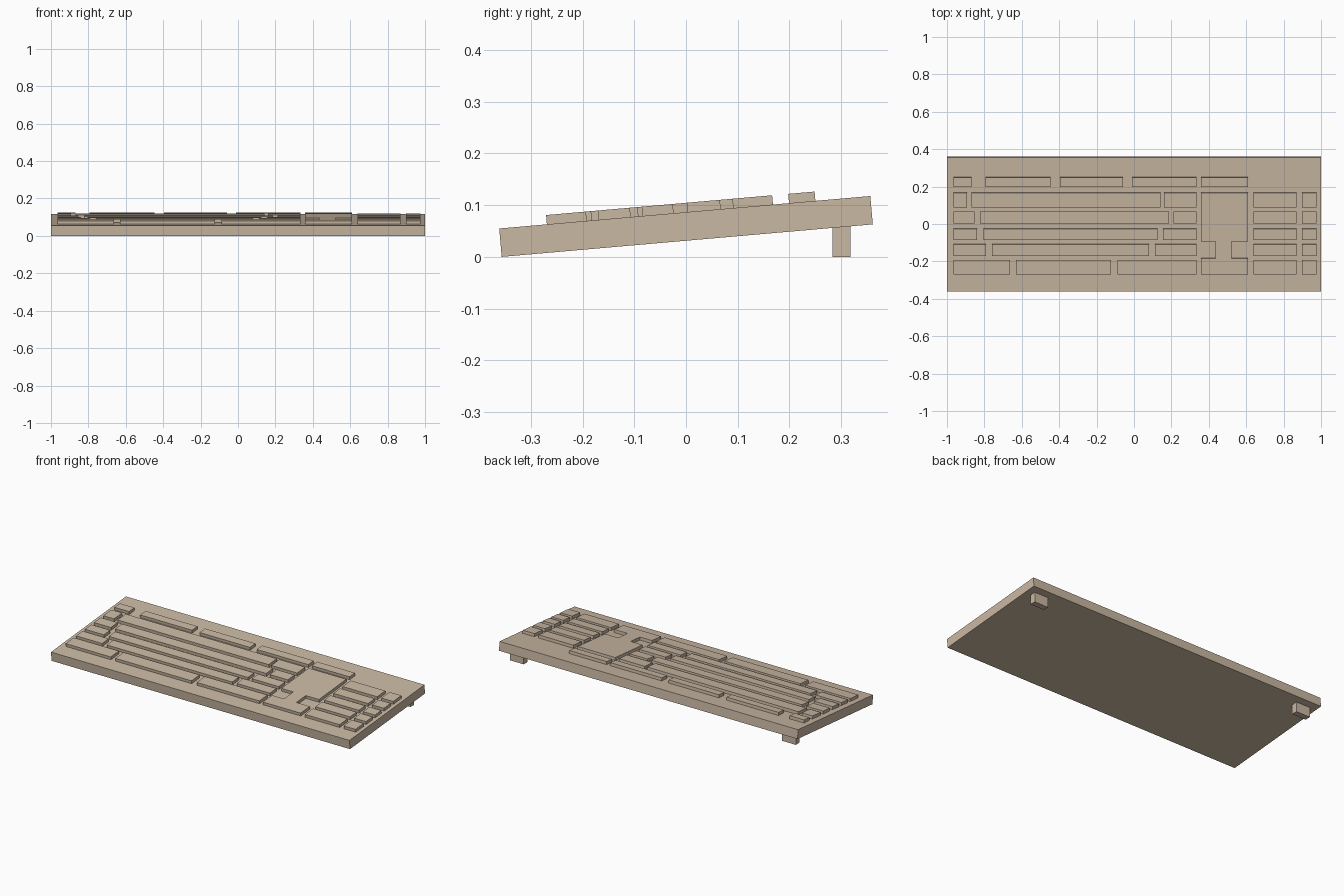
import bpy, bmesh, math
from mathutils import Matrix

if "Cube" in bpy.data.objects:
    bpy.data.objects.remove(bpy.data.objects["Cube"])

TILT = math.radians(5)
LENGTH, THICK, KEY_H = 0.72, 0.055, 0.018
# Tilted frame of the case, resting on its lower front edge
FRAME = Matrix.Translation((0, 0, LENGTH / 2 * math.sin(TILT) + THICK / 2 * math.cos(TILT))) \
    @ Matrix.Rotation(TILT, 4, 'X')

beige = bpy.data.materials.new("beige plastic")
beige.diffuse_color = (0.59, 0.48, 0.365, 1)
beige.use_nodes = True
beige.node_tree.nodes["Principled BSDF"].inputs["Base Color"].default_value = beige.diffuse_color


def prism(bm, outline, z0, z1):
    """Extrude a flat outline from z0 up to z1."""
    face = bm.faces.new([bm.verts.new((x, y, z0)) for x, y in outline])
    ext = bmesh.ops.extrude_face_region(bm, geom=[face])
    for v in ext['geom']:
        if isinstance(v, bmesh.types.BMVert):
            v.co.z = z1


def rect(x0, x1, y0, y1):
    return [(x0, y0), (x1, y0), (x1, y1), (x0, y1)]


def part(name, outlines, z0, z1, matrix=Matrix()):
    bm = bmesh.new()
    for o in outlines:
        prism(bm, o, z0, z1)
    bmesh.ops.recalc_face_normals(bm, faces=bm.faces)
    bm.transform(matrix)
    mesh = bpy.data.meshes.new(name)
    bm.to_mesh(mesh)
    bm.free()
    mesh.materials.append(beige)
    obj = bpy.data.objects.new(name, mesh)
    bpy.context.collection.objects.link(obj)
    return obj


def keys(name, outlines):
    # convert plan positions to positions along the tilted case
    local = [[(x, (y + 0.0035) / math.cos(TILT)) for x, y in o] for o in outlines]
    return part(name, local, THICK / 2 - 0.003, THICK / 2 + KEY_H, FRAME)


# Case
part("case", [rect(-1, 1, -LENGTH / 2, LENGTH / 2)], -THICK / 2, THICK / 2, FRAME)

# Main key rows: (y range, x break points)
L, R = -0.965, 0.333
rows = [
    ((0.090, 0.167), [(L, -0.893), (-0.869, 0.143), (0.160, R)]),
    ((0.002, 0.066), [(L, -0.853), (-0.823, 0.188), (0.212, R)]),
    ((-0.085, -0.025), [(L, -0.839), (-0.805, 0.126), (0.154, R)]),
    ((-0.170, -0.108), [(L, -0.791), (-0.759, 0.081), (0.111, R)]),
    ((-0.270, -0.193), [(L, -0.663), (-0.631, -0.122), (-0.087, R)]),
]
for i, (ys, spans) in enumerate(rows):
    keys(f"key_row_{i + 1}", [rect(*xs, *ys) for xs in spans])

# Number pad, on the same rows
keys("number_pad", [rect(*xs, *ys) for ys, _ in rows
                    for xs in [(0.638, 0.870), (0.898, 0.977)]])

# Function row
keys("function_row", [rect(*xs, 0.198, 0.249) for xs in
                      [(L, -0.868), (-0.794, -0.446), (-0.395, -0.058),
                       (-0.012, R), (0.357, 0.609)]])

# Navigation block joined to the arrow keys by a narrow stem
x0, x1, x2, x3 = 0.357, 0.437, 0.520, 0.609
keys("navigation_block", [[
    (x0, -0.270), (x3, -0.270), (x3, -0.183), (x2, -0.183), (x2, -0.094), (x3, -0.094),
    (x3, 0.167), (x0, 0.167), (x0, -0.094), (x1, -0.094), (x1, -0.183), (x0, -0.183)]])

# Rear feet
for side, name in ((-1, "left_foot"), (1, "right_foot")):
    xs = sorted((side * 0.865, side * 0.958))
    part(name, [rect(*xs, 0.283, 0.318)], 0, 0.0615)
